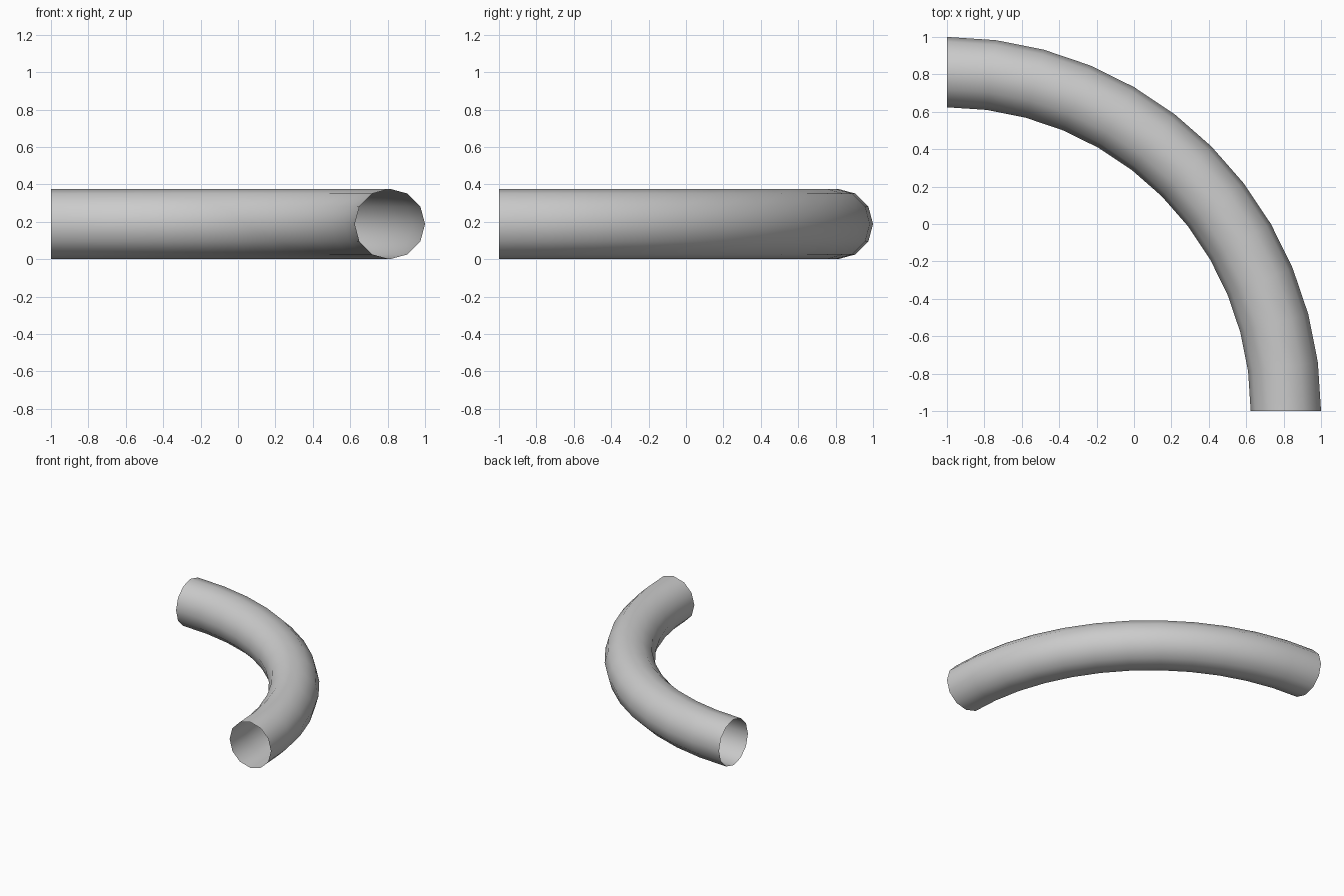
import bpy, bmesh
from math import cos, sin, pi, radians

if "Cube" in bpy.data.objects:
    bpy.data.objects.remove(bpy.data.objects["Cube"])

TUBE_R = 0.188          # radius of the pipe
BEND_R = 2 - TUBE_R     # radius of the bend centreline
SIDES, STEPS = 12, 12

# Quarter-turn pipe: one open ring profile spun around the corner (-1, -1)
bm = bmesh.new()
ring = [bm.verts.new((-1 + BEND_R + TUBE_R * cos(2 * pi * i / SIDES), -1,
                      TUBE_R + TUBE_R * sin(2 * pi * i / SIDES)))
        for i in range(SIDES)]
edges = [bm.edges.new((ring[i], ring[(i + 1) % SIDES])) for i in range(SIDES)]
bmesh.ops.spin(bm, geom=ring + edges, cent=(-1, -1, 0), axis=(0, 0, 1),
               angle=radians(90), steps=STEPS, use_merge=False)
bmesh.ops.recalc_face_normals(bm, faces=bm.faces)

# Make sure the open shell faces outward (compare one face with the centreline)
f = max(bm.faces, key=lambda f: f.calc_center_median().z)
if f.normal.z < 0:
    bmesh.ops.reverse_faces(bm, faces=bm.faces)
for f in bm.faces:
    f.smooth = True

mesh = bpy.data.meshes.new("pipe_bend")
bm.to_mesh(mesh)
bm.free()
bpy.context.collection.objects.link(bpy.data.objects.new("pipe_bend", mesh))
